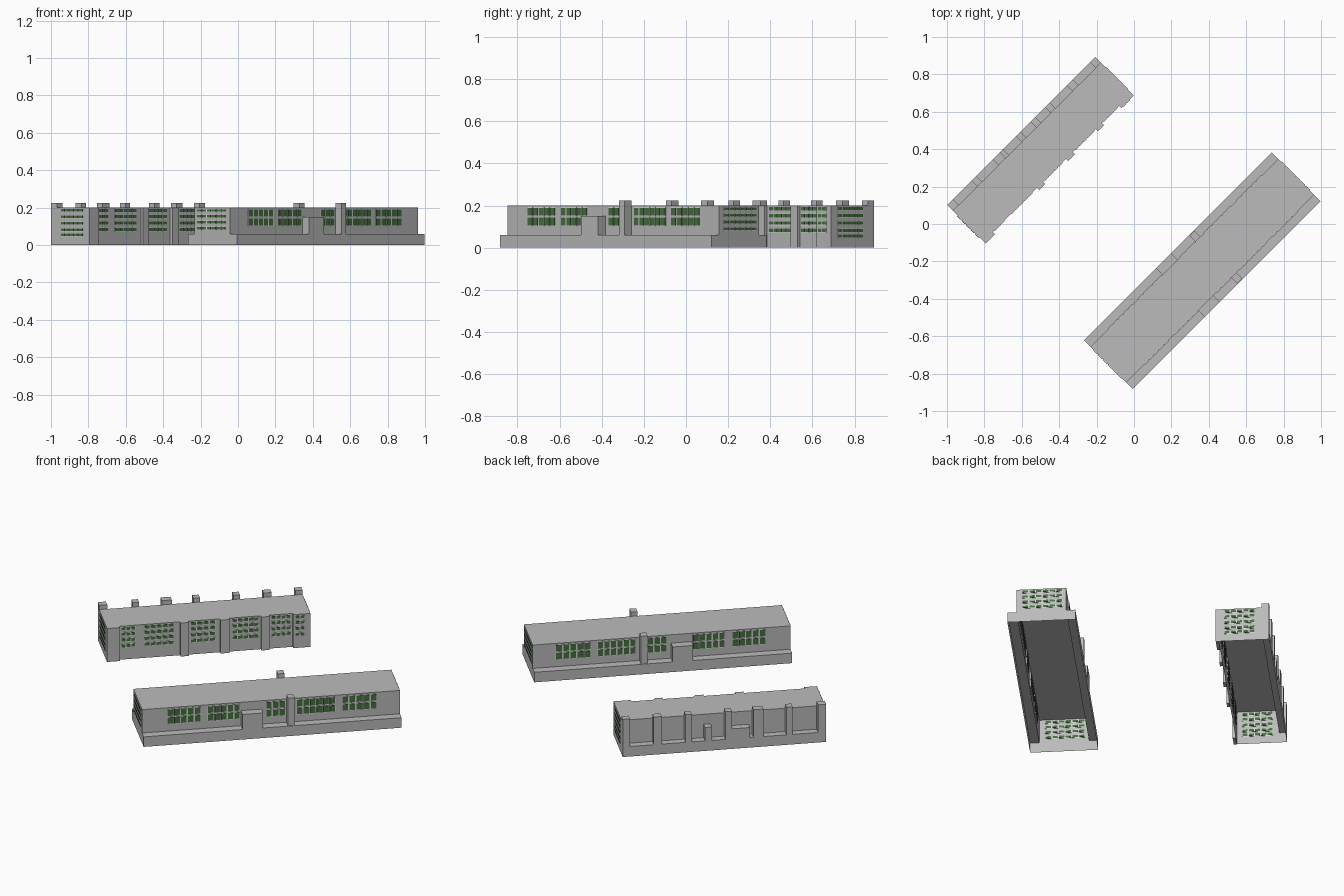
import bpy, bmesh, math
from mathutils import Matrix, Vector

cube = bpy.data.objects.get("Cube")
if cube:
    bpy.data.objects.remove(cube)


def material(name, rgb):
    m = bpy.data.materials.new(name)
    m.use_nodes = True
    m.diffuse_color = (*rgb, 1)
    m.node_tree.nodes["Principled BSDF"].inputs["Base Color"].default_value = (*rgb, 1)
    return m


GREY = material("concrete grey", (0.5, 0.5, 0.5))
GREEN = material("window green", (0.06, 0.16, 0.05))
PALE = material("pale window frame", (0.75, 0.75, 0.75))


def finish(bm, name, place, mats):
    mesh = bpy.data.meshes.new(name)
    bmesh.ops.recalc_face_normals(bm, faces=bm.faces)
    bm.to_mesh(mesh)
    bm.free()
    for m in mats:
        mesh.materials.append(m)
    obj = bpy.data.objects.new(name, mesh)
    obj.matrix_world = place
    bpy.context.collection.objects.link(obj)


def add_box(bm, lo, hi, index=0):
    lo, hi = Vector(lo), Vector(hi)
    matrix = Matrix.Translation((lo + hi) / 2) @ Matrix.Diagonal((*(hi - lo), 1))
    verts = bmesh.ops.create_cube(bm, size=1, matrix=matrix)["verts"]
    for f in {f for v in verts for f in v.link_faces}:
        f.material_index = index


def shell(name, profile, half, place):
    """Sweep a (y, z) section along x; capped ends, open underside."""
    bm = bmesh.new()
    a = [bm.verts.new((-half, y, z)) for y, z in profile]
    b = [bm.verts.new((half, y, z)) for y, z in profile]
    bm.faces.new(a)
    bm.faces.new(b[::-1])
    for i in range(len(profile) - 1):
        bm.faces.new((a[i], b[i], b[i + 1], a[i + 1]))
    finish(bm, name, place, [GREY])


def boxes(name, spans, y0, y1, z0, place):
    """Row of blocks; each span is (start, end, top)."""
    bm = bmesh.new()
    for s, e, top in spans:
        add_box(bm, (s, y0, z0), (e, y1, top))
    finish(bm, name, place, [GREY])


def windows(name, groups, rows, height, wall, place, along_x=True):
    """Grid of thin panes with pale frames; each group is (start, end, columns)."""
    bm = bmesh.new()
    for s, e, count in groups:
        pitch = (e - s) / count
        for c in range(count):
            mid = s + pitch * (c + 0.5)
            for z in rows:
                for grow, thick, index in ((0.0025, 0.002, 1), (0, 0.004, 0)):
                    w, h = pitch * 0.4 + grow, height / 2 + grow
                    if along_x:
                        lo, hi = (mid - w, wall - thick, z - h), (mid + w, wall + thick, z + h)
                    else:
                        lo, hi = (wall - thick, mid - w, z - h), (wall + thick, mid + w, z + h)
                    add_box(bm, lo, hi, index)
    finish(bm, name, place, [GREEN, PALE])


def placement(x, y):
    return Matrix.Translation((x, y, 0)) @ Matrix.Rotation(math.radians(45), 4, "Z")


# Long hall: stepped section with a ledge on both sides
hall = placement(0.365, -0.25)
HALF, EDGE, WALL, TOP, LEDGE = 0.71, 0.185, 0.135, 0.2, 0.06
shell("long_hall_shell",
      [(-EDGE, 0), (-EDGE, LEDGE), (-WALL, LEDGE), (-WALL, TOP),
       (WALL, TOP), (WALL, LEDGE), (EDGE, LEDGE), (EDGE, 0)], HALF, hall)
hall_groups = [(-0.575, -0.385, 5), (-0.35, -0.17, 5), (-0.03, 0.08, 3),
               (0.14, 0.355, 6), (0.388, 0.585, 5)]
for side, label in ((-1, "front"), (1, "back")):
    near, far = sorted((side * WALL, side * EDGE))
    boxes(f"long_hall_{label}_porch", [(-0.165, -0.052, 0.15)], near, far, LEDGE, hall)
    near, far = sorted((side * WALL, side * (EDGE - 0.005)))
    boxes(f"long_hall_{label}_chimney", [(0.085, 0.122, 0.225)], near, far, LEDGE, hall)
    windows(f"long_hall_{label}_windows", hall_groups, (0.124, 0.171), 0.037,
            side * WALL, hall)
for side, label in ((-1, "left"), (1, "right")):
    windows(f"long_hall_{label}_end_windows", [(-0.105, 0.115, 6)],
            (0.09, 0.122, 0.154, 0.185), 0.012, side * HALF, hall, False)

# Short block: terrace along the back, shallow bays along the front
block = placement(-0.5, 0.394)
HALF, FRONT, BAY, REAR, EDGE = 0.56, -0.128, -0.145, 0.103, 0.145
shell("short_block_shell",
      [(FRONT, 0), (FRONT, TOP), (REAR, TOP), (REAR, LEDGE), (EDGE, LEDGE), (EDGE, 0)],
      HALF, block)
boxes("short_block_front_bays",
      [(s, e, TOP) for s, e in ((-HALF, -0.49), (-0.155, -0.11), (0.065, 0.115),
                                (0.29, 0.335), (0.465, HALF))], BAY, FRONT, 0, block)

# Terrace pillars rising above the roof, with two low blocks between them
boxes("short_block_pillars",
      [(s, e, 0.225) for s, e in ((-HALF, -0.515), (-0.375, -0.34), (-0.215, -0.16),
                                  (-0.04, -0.005), (0.18, 0.215), (0.345, 0.39),
                                  (0.52, HALF))], REAR, EDGE, LEDGE, block)
boxes("short_block_low_blocks", [(-0.14, -0.04, 0.12), (0.07, 0.107, 0.14)],
      REAR, EDGE, LEDGE, block)

# Short block windows
ROWS = (0.082, 0.117, 0.152, 0.185)
windows("short_block_front_windows",
        [(-0.48, -0.4, 3), (-0.355, -0.19, 5), (-0.1, 0.04, 4), (0.13, 0.28, 5),
         (0.345, 0.455, 4)], ROWS, 0.016, FRONT, block)
windows("short_block_bay_windows", [(0.475, 0.53, 2)], ROWS, 0.016, BAY, block)
for side, label in ((-1, "left"), (1, "right")):
    windows(f"short_block_{label}_end_windows", [(-0.1, 0.07, 5)],
            (0.055,) + ROWS, 0.014, side * HALF, block, False)
